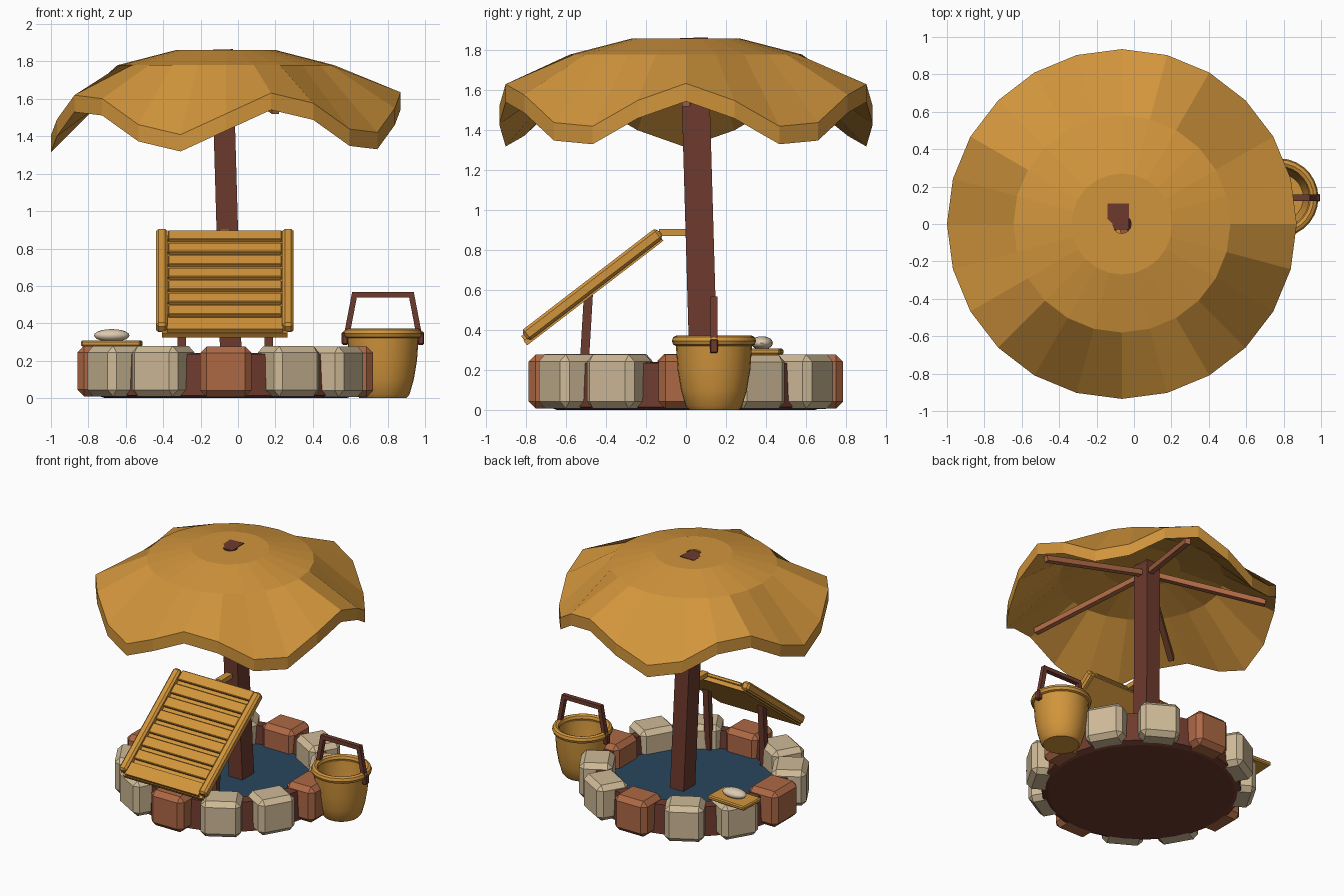
import bpy, bmesh, math, random
from mathutils import Vector, Matrix, Euler

if "Cube" in bpy.data.objects:
    bpy.data.objects.remove(bpy.data.objects["Cube"])

random.seed(4)
CX = -0.065  # axis of well and canopy


def mat(name, r, g, b):
    m = bpy.data.materials.new(name)
    m.diffuse_color = (r, g, b, 1)
    m.use_nodes = True
    m.node_tree.nodes["Principled BSDF"].inputs["Base Color"].default_value = m.diffuse_color
    return m


WOOD = mat("golden wood", 0.64, 0.30, 0.045)
BROWN = mat("dark brown wood", 0.155, 0.043, 0.027)
BRICK = mat("orange brick", 0.42, 0.14, 0.06)
BEIGE = mat("beige stone", 0.62, 0.49, 0.31)
BLUE = mat("water blue", 0.022, 0.06, 0.11)
CREAM = mat("cream", 0.72, 0.59, 0.43)


def finish(name, bm, material, smooth=False):
    bmesh.ops.recalc_face_normals(bm, faces=bm.faces)
    me = bpy.data.meshes.new(name)
    bm.to_mesh(me)
    bm.free()
    me.materials.append(material)
    ob = bpy.data.objects.new(name, me)
    bpy.context.collection.objects.link(ob)
    if smooth:
        bpy.context.view_layer.objects.active = ob
        ob.select_set(True)
        bpy.ops.object.shade_smooth_by_angle(angle=math.radians(40))
        ob.select_set(False)
    return ob


def box(name, size, loc, material, rot=(0, 0, 0), bevel=0.0, offset=(0, 0, 0)):
    """Box with optional chamfer; offset is applied in the rotated frame."""
    bm = bmesh.new()
    bmesh.ops.create_cube(bm, size=1)
    bmesh.ops.scale(bm, vec=size, verts=bm.verts)
    if bevel:
        bmesh.ops.bevel(bm, geom=bm.edges[:], offset=bevel, segments=1, affect='EDGES')
    m = Matrix.Translation(loc) @ Euler(rot).to_matrix().to_4x4() @ Matrix.Translation(offset)
    bm.transform(m)
    return finish(name, bm, material)


def beam(name, a, b, w, d, material):
    """Square bar between two points, keeping horizontal width along x where upright."""
    a, b = Vector(a), Vector(b)
    z = (b - a).normalized()
    ref = Vector((0, 1, 0)) if abs(z.z) > 0.7 else Vector((0, 0, 1))
    x = ref.cross(z).normalized()
    y = z.cross(x)
    bm = bmesh.new()
    bmesh.ops.create_cube(bm, size=1)
    bmesh.ops.scale(bm, vec=(w, d, (b - a).length), verts=bm.verts)
    bm.transform(Matrix.Translation((a + b) / 2) @ Matrix((x, y, z)).transposed().to_4x4())
    return finish(name, bm, material)


def rings(name, levels, n, centre, material, closed=False, smooth=False):
    """Surface of revolution; levels are (radius, height or function of angle)."""
    bm = bmesh.new()
    loops = []
    for r, h in levels:
        row = []
        for i in range(n):
            t = 2 * math.pi * i / n
            z = h(t) if callable(h) else h
            row.append(bm.verts.new((centre[0] + r * math.cos(t), centre[1] + r * math.sin(t), z)))
        loops.append(row)
    pairs = list(zip(loops, loops[1:])) + ([(loops[-1], loops[0])] if closed else [])
    for p, q in pairs:
        for i in range(n):
            j = (i + 1) % n
            bm.faces.new((p[i], p[j], q[j], q[i]))
    if not closed:
        bm.faces.new(loops[0])
        bm.faces.new(loops[-1])
    return finish(name, bm, material, smooth)


# Well: mortar core, water and twelve chamfered stones
rings("mortar_wall", [(0.645, 0.0), (0.69, 0.015), (0.68, 0.235), (0.6, 0.24), (0.59, 0.09)],
      36, (CX, 0), BROWN)
rings("water", [(0.6, 0.095), (0.6, 0.105)], 36, (CX, 0), BLUE)
for k in range(12):
    a = math.radians(30 * k)
    s = random.uniform(-0.008, 0.008)
    box(f"rim_stone_{k + 1}", (0.24 + s, 0.28 + s, 0.27), (CX, 0, 0.143),
        BRICK if k % 3 == 0 else BEIGE, (0, 0, a), 0.035, (0.67, 0, s * 0.3))

# Leaning centre post
beam("post", (-0.032, 0.093, 0.02), (-0.085, 0.04, 1.862), 0.115, 0.14, BROWN)


# Canopy with five waves along its rim
def rim(z):
    return lambda t: z + 0.115 * math.cos(5 * t)


rings("canopy", [(0.05, 1.86), (0.27, 1.86), (0.58, 1.78), (0.935, rim(1.52)),
                 (0.935, rim(1.43)), (0.57, 1.70), (0.27, 1.79), (0.05, 1.79)],
      24, (CX, 0), WOOD, closed=True)

# Canopy struts under the wave crests
for k in range(5):
    c, s = math.cos(2 * math.pi * k / 5), math.sin(2 * math.pi * k / 5)
    beam(f"canopy_strut_{k + 1}", (-0.08 + 0.02 * c, 0.045 + 0.02 * s, 1.72),
         (CX + 0.86 * c, 0.86 * s, 1.54), 0.04, 0.04, BRICK)

# Sloping slatted lid
TILT = (math.radians(37.5), 0, 0)
MID = (-0.07, -0.465, 0.615)
box("lid_panel", (0.67, 0.86, 0.03), MID, WOOD, TILT, 0, (0, -0.01, -0.015))
box("lid_bottom_board", (0.62, 0.10, 0.025), MID, WOOD, TILT, 0, (0, -0.385, 0.012))
for k in range(7):
    box(f"lid_slat_{k + 1}", (0.61, 0.078, 0.025), MID, WOOD, TILT, 0.005,
        (0, 0.066 + 0.11 * (k - 3), 0.012))
for side, n in ((-1, "left"), (1, "right")):
    box(f"lid_rail_{n}", (0.062, 0.85, 0.065), MID, WOOD, TILT, 0.014, (side * 0.337, 0.005, 0.013))
    x = -0.068 + side * 0.232
    beam(f"lid_leg_{n}", (x, -0.52, 0.05), (x, -0.488, 0.59), 0.045, 0.045, BROWN)
box("lid_bracket", (0.05, 0.17, 0.035), (-0.07, -0.05, 0.888), WOOD)

# Bucket: turned hollow body, rolled rim, handle and lugs
BX, BY = 0.775, 0.14
rings("bucket_body", [(0.125, 0.0), (0.142, 0.02), (0.165, 0.1), (0.182, 0.2), (0.192, 0.34),
                      (0.172, 0.34), (0.16, 0.2), (0.13, 0.05)], 28, (BX, BY), WOOD, smooth=True)
roll = [(0.186 + 0.025 * math.cos(2 * math.pi * i / 8), 0.346 + 0.027 * math.sin(2 * math.pi * i / 8))
        for i in range(8)]
rings("bucket_rim", roll, 28, (BX, BY), WOOD, closed=True, smooth=True)
for side, n in ((-1, "left"), (1, "right")):
    beam(f"bucket_handle_{n}", (BX + side * 0.195, BY, 0.33), (BX + side * 0.15, BY, 0.565), 0.03, 0.035, BROWN)
    box(f"bucket_lug_{n}", (0.035, 0.042, 0.07), (BX + side * 0.203, BY, 0.32), BROWN, bevel=0.006)
beam("bucket_handle_grip", (BX - 0.155, BY, 0.552), (BX + 0.155, BY, 0.552), 0.035, 0.03, BROWN)

# Small tray with a smooth pebble
box("tray", (0.32, 0.20, 0.032), (-0.675, 0.38, 0.292), WOOD, (0, 0, math.radians(-3)), 0.008)
bm = bmesh.new()
bmesh.ops.create_uvsphere(bm, u_segments=16, v_segments=10, radius=1)
bm.transform(Matrix.Translation((-0.675, 0.38, 0.335)) @ Matrix.Diagonal((0.095, 0.055, 0.034, 1)))
finish("pebble", bm, CREAM, True)
